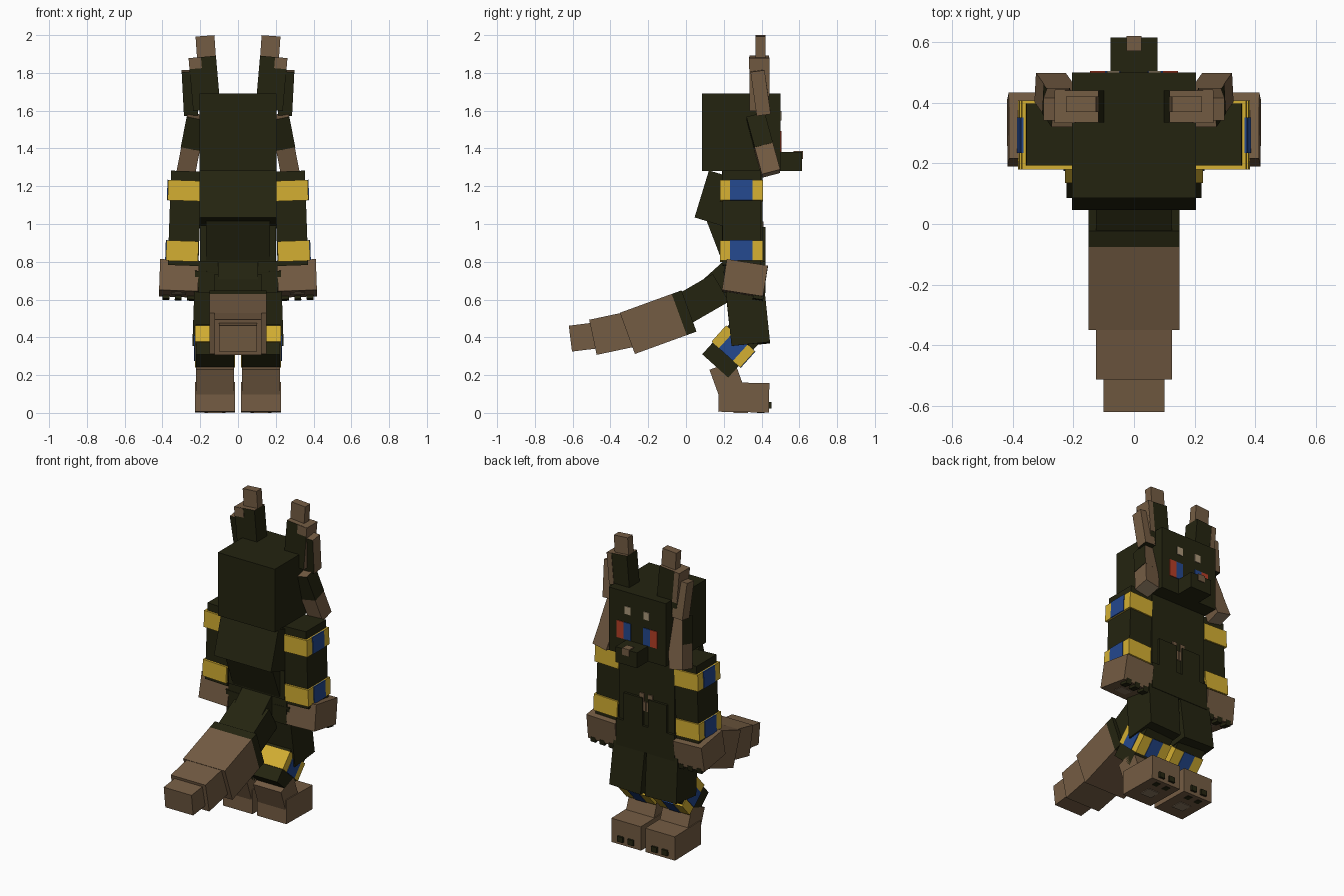
import bpy, bmesh, math
from mathutils import Vector, Euler

cube = bpy.data.objects.get("Cube")
if cube:
    bpy.data.objects.remove(cube, do_unlink=True)


def srgb(r, g, b):
    f = lambda c: c / 12.92 if c <= 0.04045 else ((c + 0.055) / 1.055) ** 2.4
    return tuple(f(c / 255) for c in (r, g, b)) + (1.0,)


def material(name, rgb):
    m = bpy.data.materials.new(name)
    m.use_nodes = True
    m.diffuse_color = srgb(*rgb)
    bsdf = next(n for n in m.node_tree.nodes if n.type == 'BSDF_PRINCIPLED')
    bsdf.inputs["Base Color"].default_value = m.diffuse_color
    return m


DARK = material("dark fur", (36, 36, 16))
BROWN = material("brown fur", (116, 92, 67))
GOLD = material("gold band", (212, 175, 50))
BLUE = material("blue band", (36, 72, 142))
RED = material("red marking", (182, 62, 38))
TAN = material("pale eye", (172, 152, 122))
PAD = material("paw pad", (140, 120, 96))

AXES = {"+x": (1, 0, 0), "-x": (-1, 0, 0), "+y": (0, 1, 0),
        "-y": (0, -1, 0), "+z": (0, 0, 1), "-z": (0, 0, -1)}


def box(name, centre, size, mat, rot=(0, 0, 0), faces=None):
    """Box with optional other materials on faces pointing a local way."""
    bm = bmesh.new()
    bmesh.ops.create_cube(bm, size=1)
    bmesh.ops.scale(bm, vec=size, verts=bm.verts)
    bm.normal_update()
    mats = [mat]
    for key, other in (faces or {}).items():
        if other not in mats:
            mats.append(other)
        for f in bm.faces:
            if f.normal.dot(Vector(AXES[key])) > 0.9:
                f.material_index = mats.index(other)
    me = bpy.data.meshes.new(name)
    bm.to_mesh(me)
    bm.free()
    for m in mats:
        me.materials.append(m)
    ob = bpy.data.objects.new(name, me)
    ob.location = centre
    ob.rotation_euler = [math.radians(a) for a in rot]
    bpy.context.collection.objects.link(ob)
    return ob


def pair(name, centre, size, mat, rot=(0, 0, 0), faces=None):
    """Mirrored boxes; the key 'out' stands for the outer side face."""
    for side, s in (("left", 1), ("right", -1)):
        ff = {("+x" if s > 0 else "-x") if k == "out" else k: m
              for k, m in (faces or {}).items()}
        box(f"{side}_{name}", (s * centre[0], centre[1], centre[2]), size, mat,
            (rot[0], s * rot[1], s * rot[2]), ff)


def pair_on(name, base, rot, offset, size, mat):
    """Mirrored detail placed in the local frame of a tilted part."""
    r = Euler([math.radians(a) for a in rot])
    off = Vector(offset)
    off.rotate(r)
    pair(name, Vector(base) + off, size, mat, rot)


# Head, snout and face
box("head", (0, 0.293, 1.485), (0.41, 0.415, 0.41), DARK)
box("snout", (0, 0.55, 1.33), (0.155, 0.13, 0.10), DARK)
box("nose", (0, 0.595, 1.365), (0.05, 0.05, 0.044), BROWN)
pair("eye", (0.068, 0.501, 1.573), (0.042, 0.008, 0.05), TAN)
pair("cheek_blue", (0.07, 0.501, 1.437), (0.05, 0.008, 0.11), BLUE)
pair("cheek_red", (0.12, 0.501, 1.437), (0.05, 0.008, 0.11), RED)

# Ears with outer flaps and hanging lobes
ear_c, ear_r = (0.177, 0.388, 1.745), (0, 5, 0)
pair("ear", ear_c, (0.145, 0.105, 0.28), DARK, ear_r, {"out": BROWN, "+z": BROWN})
pair_on("ear_back_patch", ear_c, ear_r, (0.04, -0.052, 0.11), (0.066, 0.006, 0.058), BROWN)
pair_on("ear_front_patch", ear_c, ear_r, (0.055, 0.052, 0.04), (0.034, 0.006, 0.2), BROWN)
pair("ear_tip", (0.17, 0.395, 1.925), (0.1, 0.052, 0.142), BROWN, (0, 4, 0))
pair("ear_flap", (0.255, 0.395, 1.695), (0.075, 0.075, 0.235), DARK, (8, 3, 0),
     {"out": BROWN, "+y": BROWN, "+z": BROWN})
pair("lobe_upper", (0.236, 0.39, 1.49), (0.10, 0.10, 0.17), DARK, (15, -11, 0),
     {"+y": BROWN, "+z": BROWN})
pair("lobe_lower", (0.263, 0.431, 1.338), (0.10, 0.10, 0.15), BROWN, (15, -11, 0),
     {"-z": PAD})

# Torso, mane and pelvis
box("torso", (0, 0.297, 1.04), (0.40, 0.215, 0.48), DARK)
box("mane", (0, 0.179, 1.13), (0.41, 0.2, 0.26), DARK, (-17, 0, 0))
box("lower_back", (0, 0.217, 0.945), (0.34, 0.15, 0.24), DARK, (21, 0, 0))
box("pelvis", (0, 0.31, 0.72), (0.42, 0.22, 0.17), DARK)
pair("belly_panel", (0.088, 0.405, 0.885), (0.135, 0.03, 0.2), DARK)
pair("chest_mark", (0.03, 0.407, 0.985), (0.032, 0.008, 0.055), BROWN)
pair("chest_mark_tail", (0.012, 0.407, 0.93), (0.016, 0.008, 0.06), BROWN)

# Arms with banded cuffs
tilt = (0, -2, 0)
pair("arm", (0.282, 0.295, 1.03), (0.162, 0.205, 0.5), DARK, tilt)
for label, x, z in (("upper", 0.286, 1.177), ("lower", 0.295, 0.857)):
    c = (x, 0.293, z)
    pair(label + "_cuff", c, (0.17, 0.228, 0.108), GOLD, tilt)
    pair_on(label + "_cuff_inlay", c, tilt, (0.085, 0, 0), (0.008, 0.118, 0.1085), BLUE)

# Hands with claws and pads
hand_c, hand_r = (0.313, 0.312, 0.712), (-9, -2, 0)
pair("hand", hand_c, (0.205, 0.22, 0.165), BROWN, hand_r)
pair_on("palm_pad", hand_c, hand_r, (0, -0.02, -0.082), (0.08, 0.07, 0.006), PAD)
for i, x in enumerate((-0.065, 0, 0.065)):
    pair_on(f"hand_claw_{i + 1}", hand_c, hand_r, (x, 0.085, -0.083),
            (0.036, 0.055, 0.034), DARK)

# Thighs and lower legs with bands
pair("thigh", (0.122, 0.322, 0.56), (0.225, 0.205, 0.4), DARK, (6, -2, 0))
shin_r = (-42, 0, 0)
pair("lower_leg", (0.122, 0.255, 0.36), (0.2, 0.185, 0.3), DARK, shin_r)
band_c = (0.122, 0.25, 0.352)
pair("leg_band", band_c, (0.212, 0.205, 0.115), GOLD, shin_r)
pair_on("leg_band_outer_inlay", band_c, shin_r, (0.106, 0, 0), (0.008, 0.1, 0.1155), BLUE)
pair_on("leg_band_front_inlay", band_c, shin_r, (0, 0.102, 0), (0.08, 0.008, 0.1155), BLUE)

# Feet with toes and pads
pair("ankle", (0.122, 0.23, 0.142), (0.2, 0.14, 0.235), BROWN, (20, 0, 0))
pair("foot", (0.122, 0.306, 0.082), (0.212, 0.268, 0.156), BROWN, (-1, 0, 0))
pair("foot_pad", (0.122, 0.29, 0.003), (0.08, 0.075, 0.006), PAD)
for i, x in enumerate((0.085, 0.16)):
    pair(f"toe_claw_{i + 1}", (x, 0.435, 0.04), (0.04, 0.035, 0.035), DARK)
    pair(f"toe_pad_{i + 1}", (x, 0.395, 0.003), (0.035, 0.04, 0.006), DARK)

# Tail, from root to tip: centre y, centre z, width, length, height, pitch
for name, y, z, w, l, h, a, m in (
        ("tail_root", 0.20, 0.69, 0.21, 0.16, 0.17, 42, DARK),
        ("tail_base", 0.085, 0.605, 0.25, 0.23, 0.17, 30, DARK),
        ("tail_dark_ring", -0.01, 0.53, 0.30, 0.055, 0.232, 20, DARK),
        ("tail_middle", -0.173, 0.471, 0.30, 0.292, 0.232, 20, BROWN),
        ("tail_end", -0.39, 0.422, 0.25, 0.21, 0.19, 12, BROWN),
        ("tail_tip", -0.54, 0.402, 0.20, 0.145, 0.138, 7, BROWN)):
    box(name, (0, y, z), (w, l, h), m, (a, 0, 0))
